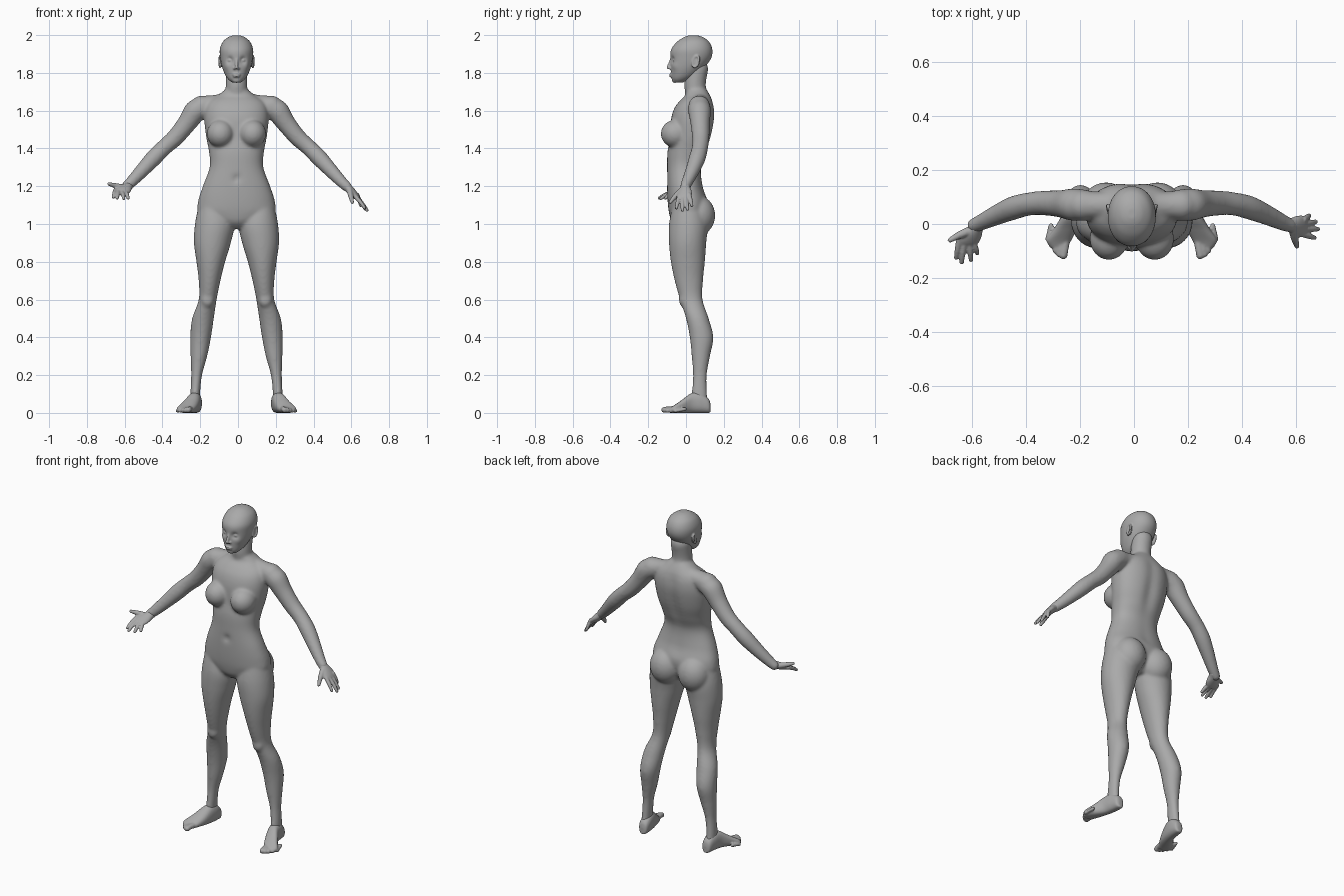
import bpy, bmesh, math
from mathutils import Vector

cube = bpy.data.objects.get("Cube")
if cube:
    bpy.data.objects.remove(cube)

SHIFT = -0.008  # the figure stands a touch off the centre line

clay = bpy.data.materials.new("clay_grey")
clay.use_nodes = True
GREY = (0.4, 0.4, 0.4, 1)
clay.diffuse_color = GREY
clay.node_tree.nodes["Principled BSDF"].inputs["Base Color"].default_value = GREY


def catmull(a, b, c, d, t):
    return 0.5 * (2 * b + (c - a) * t + (2 * a - 5 * b + 4 * c - d) * t * t
                  + (3 * b - a - 3 * c + d) * t ** 3)


def loft(bm, sections, steps=6, sides=40, power=2.0):
    """Skin a smooth closed surface over (centre, half width, half depth) sections."""
    last = len(sections) - 1
    pick = lambda i: sections[max(0, min(last, i))]
    frames = []
    for i in range(last):
        for k in range(steps):
            four = [pick(i + j) for j in (-1, 0, 1, 2)]
            frames.append([catmull(*(f[n] for f in four), k / steps) for n in range(3)])
    frames.append(sections[-1])
    rings = []
    for centre, u, v in frames:
        ring = []
        for k in range(sides):
            a = math.tau * k / sides
            c, s = math.cos(a), math.sin(a)
            ring.append(bm.verts.new(centre + u * math.copysign(abs(c) ** (2 / power), c)
                                     + v * math.copysign(abs(s) ** (2 / power), s)))
        rings.append(ring)
    for low, high in zip(rings, rings[1:]):
        for k in range(sides):
            n = (k + 1) % sides
            bm.faces.new((low[k], low[n], high[n], high[k]))
    bm.faces.new(rings[0])
    bm.faces.new(rings[-1])


def level(z, x, half, front, back):
    return (Vector((x, (front + back) / 2, z)), Vector((half, 0, 0)),
            Vector((0, (back - front) / 2, 0)))


def ball(bm, centre, radii, rings=14):
    rx, ry, rz = radii
    sections = []
    for k in range(rings + 1):
        a = 0.06 + (math.pi - 0.12) * k / rings
        sections.append((Vector(centre) - Vector((0, 0, rz * math.cos(a))),
                         Vector((rx * math.sin(a), 0, 0)), Vector((0, ry * math.sin(a), 0))))
    loft(bm, sections, steps=1, sides=24)


def tube(bm, points, radii, ref=None):
    """Round limb with ball ends along a path."""
    points = [Vector(p) for p in points]
    span = (points[-1] - points[0]).normalized()
    ref = ref or Vector((0, 0, 1) if abs(span.y) > 0.6 else (0, 1, 0))
    sections = []
    for i, p in enumerate(points):
        t = (points[min(i + 1, len(points) - 1)] - points[max(i - 1, 0)]).normalized()
        u = t.cross(ref).normalized()
        sections.append((p, u * radii[i], u.cross(t) * radii[i]))
    loft(bm, sections, sides=20)
    for i in (0, -1):
        ball(bm, points[i], [radii[i]] * 3)


def press(bm, centre, radius, push):
    """Soft dent or bulge."""
    centre, push = Vector(centre), Vector(push)
    for v in bm.verts:
        d = (v.co - centre).length / radius
        if d < 3:
            v.co += push * math.exp(-d * d)


def finish(bm, name, voxel, smooth, x=SHIFT):
    bmesh.ops.recalc_face_normals(bm, faces=bm.faces[:])
    mesh = bpy.data.meshes.new(name)
    bm.to_mesh(mesh)
    bm.free()
    mesh.materials.append(clay)
    obj = bpy.data.objects.new(name, mesh)
    obj.location.x = x
    blend = obj.modifiers.new("blend", 'REMESH')
    blend.mode, blend.voxel_size, blend.use_smooth_shade = 'VOXEL', voxel, True
    soft = obj.modifiers.new("soften", 'SMOOTH')
    soft.factor, soft.iterations = 0.5, smooth
    bpy.context.scene.collection.objects.link(obj)


# Torso: height, half width, front, back
body = bmesh.new()
torso = [(.975, .05, -.04, .06), (1.01, .12, -.075, .09), (1.06, .2, -.09, .11),
         (1.12, .203, -.097, .115), (1.2, .178, -.1, .09), (1.3, .142, -.1, .08),
         (1.38, .145, -.098, .108), (1.46, .16, -.085, .135), (1.55, .17, -.08, .152),
         (1.61, .165, -.063, .152), (1.65, .145, -.035, .142), (1.68, .1, -.005, .128),
         (1.71, .062, 0, .11)]
loft(body, [level(z, 0, w, f, b) for z, w, f, b in torso], sides=64, power=2.25)
for i in range(12):
    press(body, (0, .13, 1.18 + i * .04), .035, (0, -.008, 0))
press(body, (0, -.1, 1.24), .018, (0, .014, 0))
tube(body, [(0, .065, 1.65), (0, .048, 1.73), (0, .06, 1.82)], (.06, .057, .058))

# Legs: height, inner edge, outer edge, front, back
leg = [(1.1, .045, .2, -.07, .09), (1, .012, .22, -.09, .115), (.9, .03, .225, -.09, .107),
       (.8, .06, .212, -.08, .1), (.7, .085, .2, -.06, .09), (.6, .105, .2, -.032, .088),
       (.5, .12, .235, 0, .12), (.4, .135, .245, .02, .145), (.3, .155, .243, .03, .127),
       (.2, .182, .24, .037, .11), (.1, .193, .244, .03, .112), (.03, .193, .244, .03, .115)]
arm = [(.178, .07, 1.622), (.22, .072, 1.595), (.265, .075, 1.53), (.325, .078, 1.457),
       (.383, .074, 1.405), (.438, .06, 1.35), (.498, .035, 1.285), (.555, .008, 1.225),
       (.585, -.005, 1.197)]
for s in (-1, 1):
    loft(body, [level(z, s * (i + o) / 2, (o - i) / 2, f, b) for z, i, o, f, b in leg])
    tube(body, [(s * x, y, z) for x, y, z in arm],
         (.058, .06, .051, .046, .043, .044, .038, .031, .027))
    # Collar and deltoid, breast, buttock, kneecap
    tube(body, [(s * .05, .075, 1.645), (s * .12, .07, 1.633), (s * .185, .07, 1.622)],
         (.05, .05, .058))
    ball(body, (s * .085, -.055, 1.478), (.072, .079, .074))
    ball(body, (s * .095, .065, 1.045), (.094, .09, .105))
    ball(body, (s * .153, -.008, .6), (.036, .03, .045))
finish(body, "body", .008, 9)

# Head: height, half width, front, back
head = bmesh.new()
skull = [(1.748, .022, -.06, -.02), (1.765, .043, -.074, .02), (1.79, .06, -.079, .06),
         (1.83, .076, -.081, .1), (1.88, .086, -.083, .134), (1.925, .088, -.078, .139),
         (1.965, .072, -.047, .122), (1.99, .042, -.008, .088), (1.999, .015, .02, .058)]
loft(head, [level(z, 0, w, f, b) for z, w, f, b in skull], sides=72, power=2.1)
for s in (-1, 1):
    press(head, (s * .034, -.074, 1.867), .017, (0, .016, 0))
    press(head, (s * .05, -.055, 1.835), .02, (s * .002, -.005, 0))
for s in (-1, 1):
    # Eyeball and nostril wing
    ball(head, (s * .034, -.056, 1.866), (.015, .014, .011))
    ball(head, (s * .01, -.083, 1.824), (.008, .009, .007))
    # Ear rim and inner shell
    turns = [math.tau * k / 14 for k in range(15)]
    rim = [(s * (.087 + .004 * math.cos(a)), .052 + .016 * math.cos(a) + .006 * math.sin(a),
            1.86 + .029 * math.sin(a)) for a in turns]
    tube(head, rim, [.006] * len(rim), Vector((1, 0, 0)))
    ball(head, (s * .082, .05, 1.858), (.007, .016, .028))
# Nose, lips and chin
tube(head, [(0, -.077, 1.875), (0, -.085, 1.85), (0, -.094, 1.829)], (.007, .008, .0095))
for z, w in ((1.792, .023), (1.782, .019)):
    ball(head, (0, -.077, z), (w, .012, .006))
ball(head, (0, -.06, 1.763), (.024, .015, .016))
finish(head, "head", .0042, 3)

# Feet: y, x, half width, top height
foot = [(.13, .213, .012, .045), (.12, .214, .027, .075), (.08, .217, .034, .105),
        (.03, .226, .036, .105), (-.02, .248, .043, .07), (-.06, .27, .046, .042),
        (-.085, .272, .032, .028)]
for side, s in (("right", -1), ("left", 1)):
    bm = bmesh.new()
    loft(bm, [(Vector((s * x, y, h / 2)), Vector((w, 0, 0)), Vector((0, 0, h / 2)))
              for y, x, w, h in foot], power=2.4)
    # Toes, from big to little
    for i in range(5):
        t = i / 4
        r = .016 - .006 * t
        tip_y = -.116 + .06 * t ** 1.7
        tube(bm, [(s * (.246 + .054 * t), tip_y + .05, .02),
                  (s * (.25 + .058 * t), tip_y + .02, r + .004),
                  (s * (.254 + .058 * t), tip_y, r)], (r, r * .9, r * .95))
    finish(bm, side + "_foot", .005, 3)


# Hands: across runs from the index finger to the little finger
def hand(name, wrist, knuckle, across, tips, thumb):
    bm = bmesh.new()
    wrist, knuckle, across, thumb = map(Vector, (wrist, knuckle, across, thumb))
    normal = across.cross(knuckle - wrist).normalized()
    palm = [(-.2, .68, .023), (.15, .78, .022), (.5, 1.05, .02), (.85, 1.15, .016),
            (1.08, 1.0, .011)]
    loft(bm, [(wrist.lerp(knuckle, t), across * w, normal * d) for t, w, d in palm])
    for k, tip in enumerate(tips):
        base = knuckle + across * (k / 2 - .75) * 1.1
        tip = Vector(tip)
        tube(bm, [base.lerp(tip, -.2), base.lerp(tip, .5) + Vector((0, 0, .004)), tip],
             (.0115, .0105, .0085))
    root = wrist.lerp(knuckle, .3) - across * .5
    tube(bm, [root, root.lerp(thumb, .5) - across * .12, thumb], (.017, .0135, .009))
    finish(bm, name, .004, 2, 0)


hand("left_hand", (.576, -.004, 1.198), (.632, -.01, 1.14), (.003, .035, .006),
     [(.67, -.051, 1.085), (.683, -.019, 1.073), (.674, .008, 1.078), (.65, .031, 1.098)],
     (.605, -.083, 1.115))
hand("right_hand", (-.583, -.01, 1.2), (-.622, -.072, 1.168), (.035, -.004, -.006),
     [(-.66, -.125, 1.142), (-.64, -.142, 1.137), (-.605, -.133, 1.135), (-.582, -.108, 1.137)],
     (-.683, -.06, 1.212))
